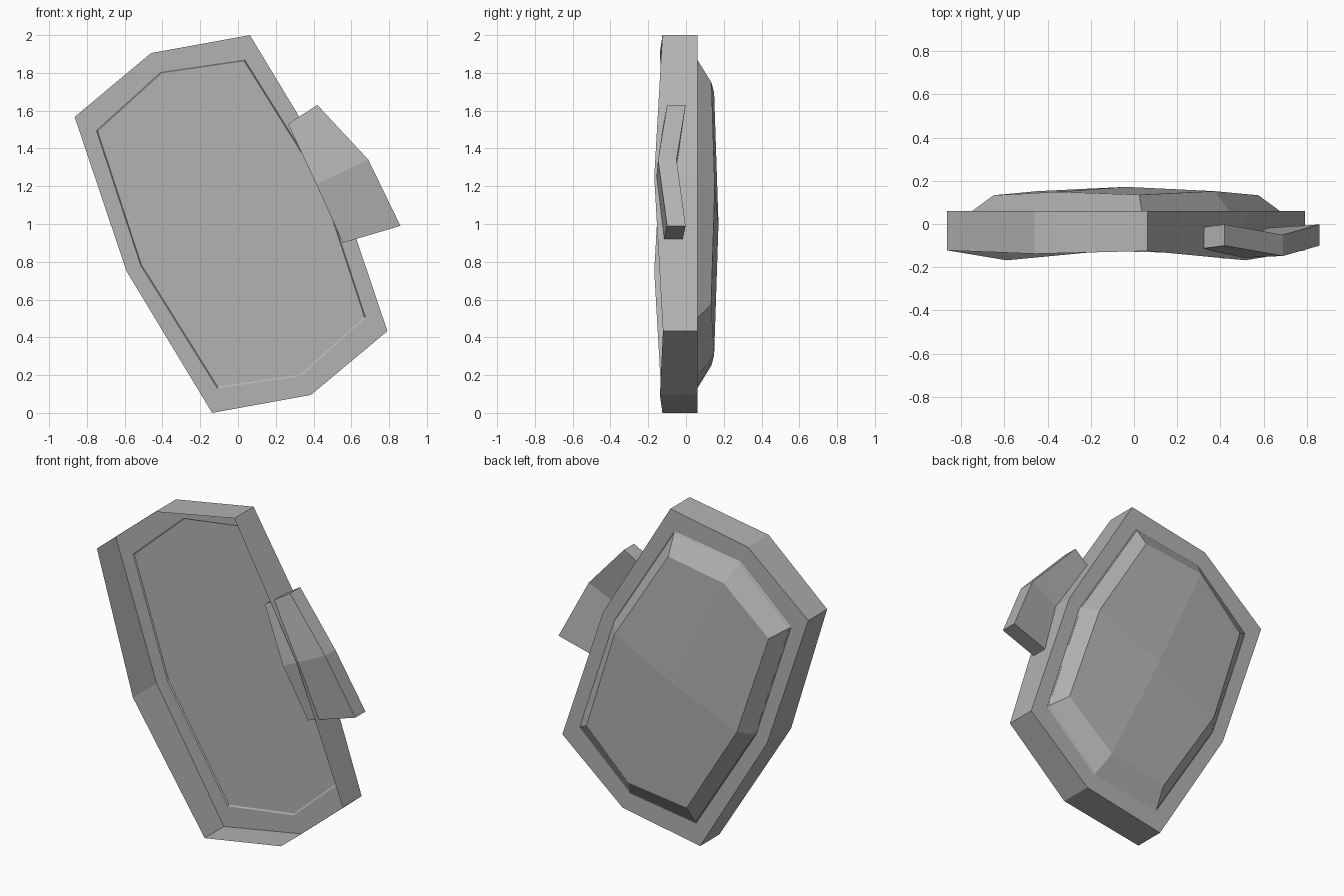
import bpy
import bmesh
from mathutils import Vector

cube = bpy.data.objects.get("Cube")
if cube:
    bpy.data.objects.remove(cube, do_unlink=True)

grey = bpy.data.materials.new("plain_grey")
grey.use_nodes = True
colour = (0.45, 0.45, 0.45, 1)
grey.diffuse_color = colour
grey.node_tree.nodes["Principled BSDF"].inputs["Base Color"].default_value = colour

CX, CZ = -0.037, 1.0
BACK = 0.06
# Half outlines as offsets from the centre; the other half is a half turn
OUTER = [(0.10, 1.0), (-0.423, 0.905), (-0.828, 0.567), (-0.553, -0.25)]
INNER = [(0.072, 0.87), (-0.373, 0.805), (-0.713, 0.497), (-0.478, -0.22)]
RIM_Y = [-0.125, -0.138, -0.122, -0.168]
DOME_Y = [0.135, 0.149, 0.133, 0.152]


def ring(bm, half, depths, scale=1.0):
    """Eight vertices, half-turn symmetric about the centre."""
    return [bm.verts.new((CX + s * scale * x, y, CZ + s * scale * z))
            for s in (1, -1) for (x, z), y in zip(half, depths)]


def bridge(bm, a, b):
    n = len(a)
    for i in range(n):
        j = (i + 1) % n
        bm.faces.new((a[i], a[j], b[j], b[i]))


def finish(bm, name):
    bmesh.ops.recalc_face_normals(bm, faces=bm.faces)
    mesh = bpy.data.meshes.new(name)
    bm.to_mesh(mesh)
    bm.free()
    mesh.materials.append(grey)
    obj = bpy.data.objects.new(name, mesh)
    bpy.context.collection.objects.link(obj)
    return obj


# Open-fronted tray: thin side wall and flat back border
bm = bmesh.new()
rim = ring(bm, OUTER, RIM_Y)
back = ring(bm, OUTER, [BACK] * 4)
hole = ring(bm, INNER, [BACK] * 4)
bridge(bm, rim, back)
bridge(bm, back, hole)
finish(bm, "side_wall_and_border")

# Faceted bulge on the back, closed inside by a flat panel
bm = bmesh.new()
base = ring(bm, INNER, [BACK] * 4)
shoulder = ring(bm, INNER, DOME_Y, 0.86)
bridge(bm, base, shoulder)
apex = bm.verts.new((CX, 0.172, CZ))
for i in range(8):
    bm.faces.new((shoulder[i], shoulder[(i + 1) % 8], apex))
finish(bm, "back_bulge")

bm = bmesh.new()
bm.faces.new(ring(bm, INNER, [BACK + 0.006] * 4, 0.992))
finish(bm, "inner_panel")

# Folded side grip that crosses the wall
bm = bmesh.new()
inner_edge = [(0.265, -0.12, 1.53), (0.415, -0.16, 1.21), (0.555, -0.12, 0.90)]
outer_edge = [(0.42, -0.10, 1.63), (0.69, -0.148, 1.34), (0.86, -0.10, 0.99)]
thick = Vector((0, 0.098, 0))
sections = []
for a, b in zip(inner_edge, outer_edge):
    a, b = Vector(a), Vector(b)
    sections.append([bm.verts.new(p) for p in (a, b, b + thick, a + thick)])
for lower, upper in zip(sections, sections[1:]):
    bridge(bm, lower, upper)
bm.faces.new(sections[0])
bm.faces.new(sections[-1])
finish(bm, "side_grip")
